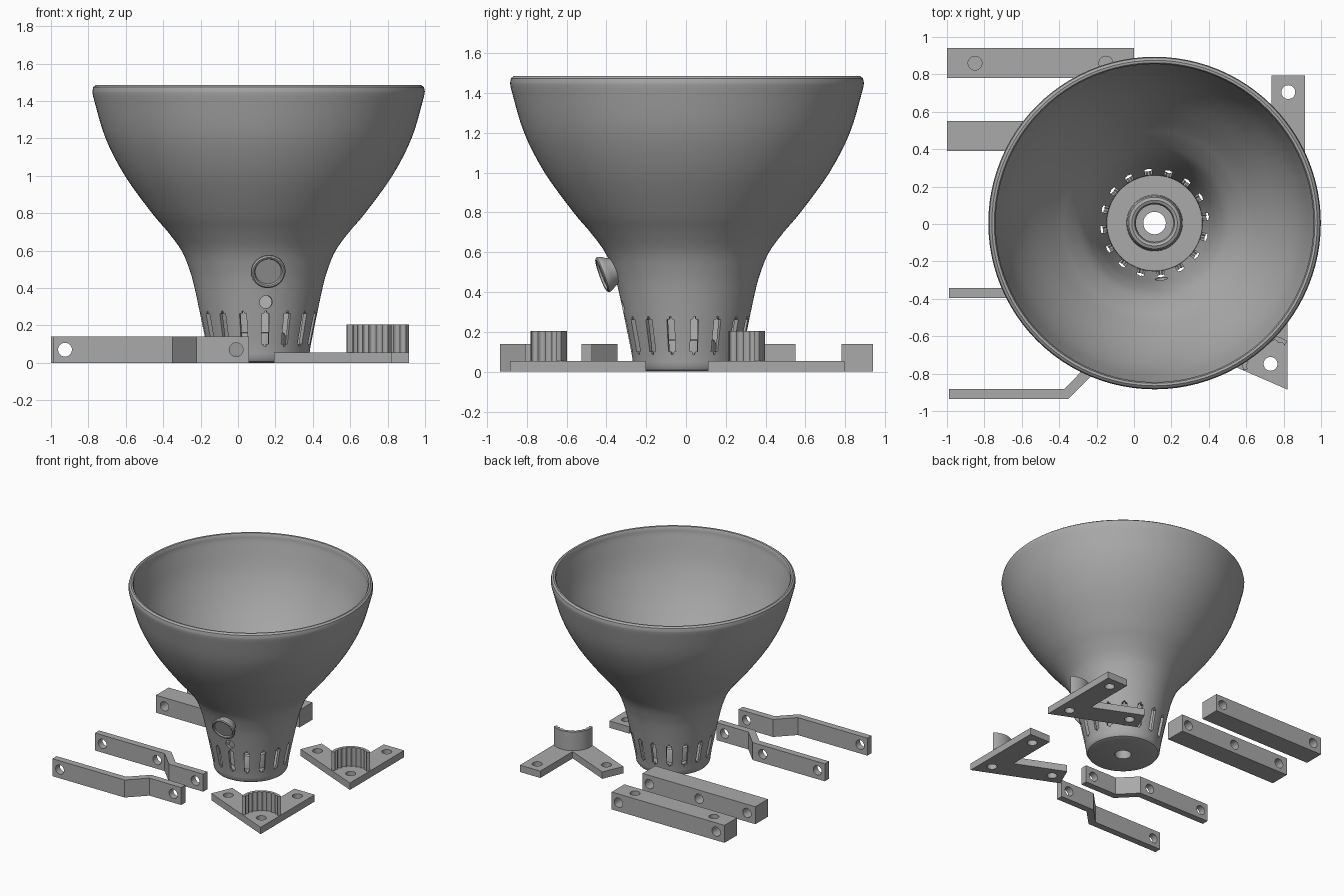
import bpy, bmesh, math
from mathutils import Vector, Matrix

old = bpy.data.objects.get("Cube")
if old:
    bpy.data.objects.remove(old, do_unlink=True)

grey = bpy.data.materials.new("plain grey")
grey.use_nodes = True
COLOUR = (0.4, 0.4, 0.4, 1)
grey.diffuse_color = COLOUR
grey.node_tree.nodes["Principled BSDF"].inputs["Base Color"].default_value = COLOUR

CX, CY = 0.11, 0.005


def make(name, bm):
    bmesh.ops.recalc_face_normals(bm, faces=bm.faces)
    mesh = bpy.data.meshes.new(name)
    bm.to_mesh(mesh)
    bm.free()
    mesh.materials.append(grey)
    ob = bpy.data.objects.new(name, mesh)
    bpy.context.collection.objects.link(ob)
    return ob


def activate(ob):
    bpy.ops.object.select_all(action='DESELECT')
    ob.select_set(True)
    bpy.context.view_layer.objects.active = ob


def smooth(ob, angle=35):
    activate(ob)
    bpy.ops.object.shade_smooth_by_angle(angle=math.radians(angle))


def cut(ob, bm):
    """Subtract a mesh of separate solids from an object."""
    tool = make("cutter", bm)
    tool.hide_render = True
    activate(ob)
    mod = ob.modifiers.new("cut", 'BOOLEAN')
    mod.operation, mod.solver, mod.object = 'DIFFERENCE', 'EXACT', tool
    bpy.ops.object.modifier_apply(modifier=mod.name)
    bpy.data.objects.remove(tool, do_unlink=True)


def add_hole(bm, centre, axis, radius=0.037, depth=0.4):
    turn = Vector(axis).to_track_quat('Z', 'Y').to_matrix().to_4x4()
    bmesh.ops.create_cone(bm, cap_ends=True, segments=32, radius1=radius, radius2=radius,
                          depth=depth, matrix=Matrix.Translation(centre) @ turn)


def prism(name, outline, z0, z1):
    bm = bmesh.new()
    face = bm.faces.new([bm.verts.new((x, y, z0)) for x, y in outline])
    up = bmesh.ops.extrude_face_region(bm, geom=[face])["geom"]
    bmesh.ops.translate(bm, vec=(0, 0, z1 - z0),
                        verts=[v for v in up if isinstance(v, bmesh.types.BMVert)])
    return make(name, bm)


def lathe(name, profile, steps, closed):
    bm = bmesh.new()
    verts = [bm.verts.new((r, 0, z)) for r, z in profile]
    pairs = list(zip(verts, verts[1:]))
    if closed:
        pairs.append((verts[-1], verts[0]))
    edges = [bm.edges.new(p) for p in pairs]
    bmesh.ops.spin(bm, geom=verts + edges, cent=(0, 0, 0), axis=(0, 0, 1),
                   angle=math.tau, steps=steps, use_merge=True)
    bmesh.ops.remove_doubles(bm, verts=bm.verts, dist=1e-5)
    return make(name, bm)


def spline(points, n=4):
    """Catmull-Rom curve through the points."""
    p = [Vector(q) for q in [points[0]] + points + [points[-1]]]
    out = []
    for a, b, c, d in zip(p, p[1:], p[2:], p[3:]):
        for i in range(n):
            t = i / n
            out.append((2 * b + (c - a) * t + (2 * a - 5 * b + 4 * c - d) * t * t
                        + (3 * b - a - 3 * c + d) * t ** 3) / 2)
    return [tuple(q) for q in out] + [points[-1]]


# Funnel bowl: outer wall, rounded rim, thinner inner wall, floor and centre boss
wall = spline([(.272, .05), (.28, .1), (.3, .2), (.342, .4), (.37, .5), (.412, .6),
               (.485, .7), (.57, .8), (.715, 1), (.818, 1.2), (.878, 1.4), (.889, 1.45)])
inner = [(r - .02 - .013 * z, z) for r, z in reversed(wall) if z > .07]
rim = [(.884, 1.474), (.87, 1.485), (.857, 1.483), (.85, 1.47)]
boss = [(.255, .06), (.15, .06), (.146, .14), (.138, .158), (.122, .165),
        (.107, .158), (.1, .14), (.1, .08), (.06, .08)]
base = [(.06, 0), (.235, 0), (.258, .008), (.269, .025)]
bowl = lathe("funnel_bowl", base + wall + rim + inner + boss, 96, True)
bowl.location = (CX, CY, 0)
activate(bowl)
bpy.ops.object.transform_apply(location=True)

# Drain slots around the neck, and the small round hole above one of them
PORT = math.radians(-83)
slots = bmesh.new()
for k in range(16):
    turn = Matrix.Translation((CX, CY, 0)) @ Matrix.Rotation(PORT + k * math.tau / 16, 4, 'Z')
    new = bmesh.ops.create_cube(slots, size=1, matrix=turn @ Matrix.Translation((.3, 0, .182))
                                @ Matrix.Diagonal((.16, .038, .19, 1)))["verts"]
    ends = {e for v in new for e in v.link_edges
            if abs((turn.inverted() @ (e.verts[0].co - e.verts[1].co + turn.translation)).x) > .1}
    bmesh.ops.bevel(slots, geom=list(ends), offset=.014, segments=3, affect='EDGES')
out = Vector((math.cos(PORT), math.sin(PORT), 0))
add_hole(slots, Vector((CX, CY, .325)) + out * .32, out, .034, .16)
cut(bowl, slots)
smooth(bowl)

# Flared button on the front of the neck
flare = [(0, -.012), (.07, -.012), (.075, -.002), (.084, 0), (.092, -.006), (.093, -.016),
         (.085, -.034), (.072, -.055), (.066, -.085), (0, -.085)]
button = lathe("flared_button", flare, 48, False)
tilt = math.radians(20)
facing = out * math.cos(tilt) - Vector((0, 0, math.sin(tilt)))
button.data.transform(Matrix.Translation(Vector((CX, CY, .484)) + out * .434)
                      @ facing.to_track_quat('Z', 'Y').to_matrix().to_4x4())
smooth(button)

# Two square bars at the back
for name, y0, side_holes, top_holes in (("back_bar", .78, (-.925, -.06), (-.85, -.15)),
                                        ("middle_bar", .39, (-.925, -.5, -.06), ())):
    y1 = y0 + .16
    bar = prism(name, [(-1, y0), (0, y0), (0, y1), (-1, y1)], 0, .14)
    holes = bmesh.new()
    for x in side_holes:
        add_hole(holes, (x, y0 + .08, .07), (0, 1, 0))
    for x in top_holes:
        add_hole(holes, (x, y0 + .08, .14), (0, 0, 1), .037, .16)
    cut(bar, holes)
    smooth(bar)

# Two bent straps, mirror images of each other
for name, y0, s, xs in (("front_strap", -.935, 1, (-.925, -.01)),
                        ("inner_strap", -.343, -1, (-.925, -.44, -.01))):
    line = [(-.99, 0), (-.35, 0), (-.222, .13), (.06, .13),
            (.06, .183), (-.245, .183), (-.373, .053), (-.99, .053)]
    strap = prism(name, [(x, y0 + s * y) for x, y in line], 0, .14)
    holes = bmesh.new()
    for x in xs:
        add_hole(holes, (x, y0 + s * .09, .07), (0, 1, 0))
    cut(strap, holes)
    smooth(strap)

# Two V-shaped brackets, each with a fluted half cup around its corner hole
HALF, LENGTH, WIDTH = math.radians(33.25), .685, .18
MIDDLE = math.radians(90) + HALF


def bracket(name, ax, ay):
    apex = Vector((ax, ay))
    mid = Vector((math.cos(MIDDLE), math.sin(MIDDLE)))
    arms = []
    for s in (-1, 1):
        a = MIDDLE + s * HALF
        along = Vector((math.cos(a), math.sin(a)))
        arms.append((along, Vector((along.y, -along.x)) * s))
    (a1, n1), (a2, n2) = arms
    outline = [apex, apex + a1 * LENGTH, apex + a1 * LENGTH + n1 * WIDTH,
               apex + mid * WIDTH / math.sin(HALF),
               apex + a2 * LENGTH + n2 * WIDTH, apex + a2 * LENGTH]
    plate = prism(name + "_plate", outline, 0, .055)
    centre = apex + mid * (WIDTH / 2 / math.sin(HALF))
    holes = bmesh.new()
    for p in (centre, *(apex + a * (LENGTH - .09) + n * WIDTH / 2 for a, n in arms)):
        add_hole(holes, (p.x, p.y, 0), (0, 0, 1))
    cut(plate, holes)
    smooth(plate)

    steps, spread = 80, math.radians(70)
    angles = [MIDDLE - spread + 2 * spread * i / steps for i in range(steps + 1)]
    ring = [(.15, a) for a in angles]
    ring += [(.118 + .012 * abs(math.sin((a - MIDDLE) * 10)), a) for a in reversed(angles)]
    cup = prism(name + "_cup", [(centre.x + r * math.cos(a), centre.y + r * math.sin(a))
                                for r, a in ring], .05, .205)
    smooth(cup)


bracket("front_bracket", .82, -.885)
bracket("back_bracket", .915, .11)
